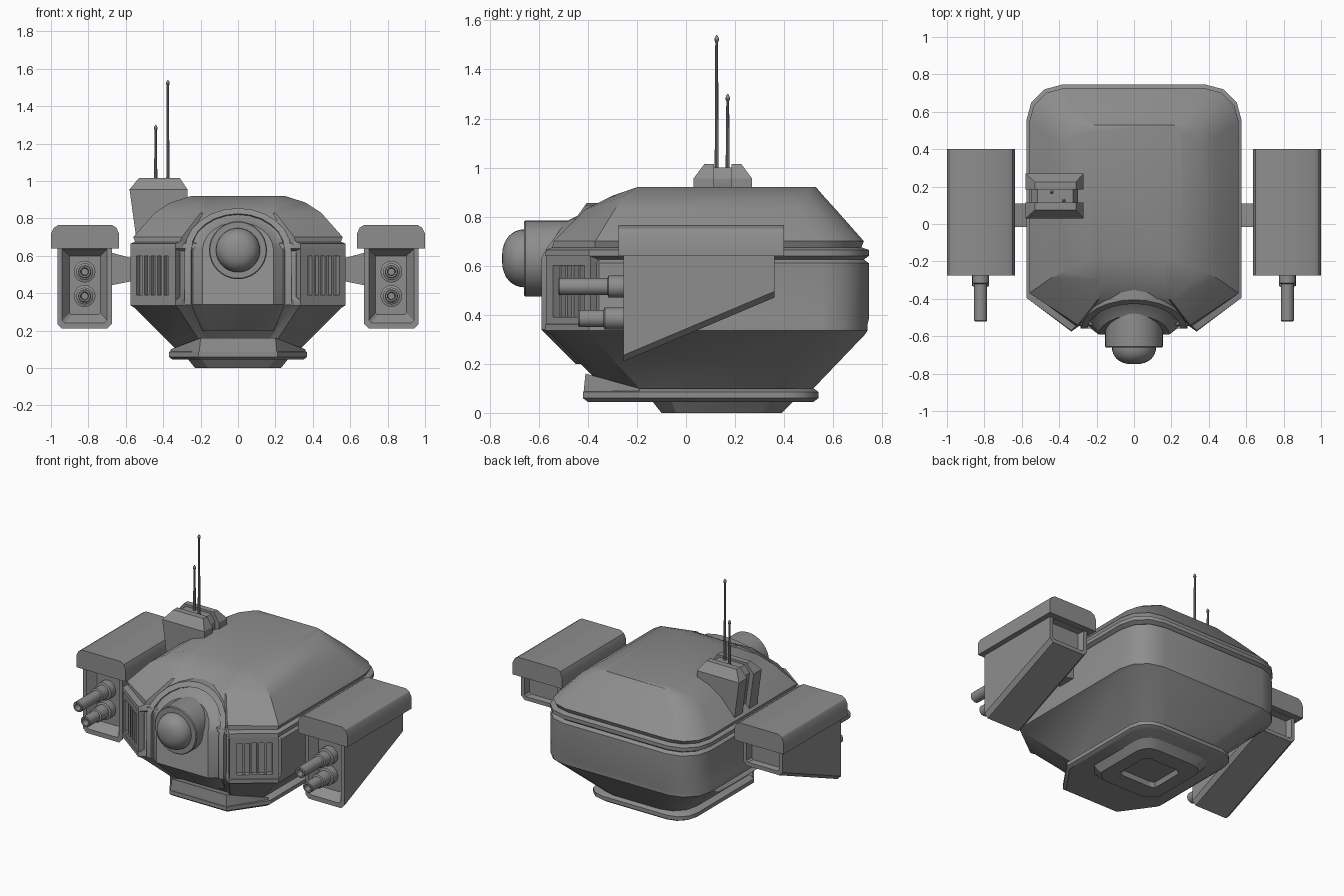
import bpy, bmesh, math
from mathutils import Vector

cube = bpy.data.objects.get("Cube")
if cube:
    bpy.data.objects.remove(cube, do_unlink=True)

grey = bpy.data.materials.new("hull grey")
grey.use_nodes = True
COLOUR = (0.27, 0.27, 0.27, 1)
grey.diffuse_color = COLOUR
grey.node_tree.nodes["Principled BSDF"].inputs["Base Color"].default_value = COLOUR


def finish(name, bm, mirror=False, angle=32):
    bmesh.ops.recalc_face_normals(bm, faces=bm.faces)
    mesh = bpy.data.meshes.new(name)
    bm.to_mesh(mesh)
    bm.free()
    mesh.materials.append(grey)
    ob = bpy.data.objects.new(name, mesh)
    bpy.context.collection.objects.link(ob)
    bpy.ops.object.select_all(action='DESELECT')
    ob.select_set(True)
    bpy.context.view_layer.objects.active = ob
    bpy.ops.object.shade_smooth_by_angle(angle=math.radians(angle))
    if mirror:
        ob.modifiers.new("Mirror", 'MIRROR').use_mirror_merge = False
    return ob


def loft(name, rings, mirror=False):
    """Skin a stack of equal-sized rings and cap both ends."""
    bm = bmesh.new()
    loops = [[bm.verts.new(p) for p in ring] for ring in rings]
    n = len(loops[0])
    for a, b in zip(loops, loops[1:]):
        for i in range(n):
            j = (i + 1) % n
            bm.faces.new((a[i], a[j], b[j], b[i]))
    bm.faces.new(loops[0])
    bm.faces.new(loops[-1])
    return finish(name, bm, mirror)


def hulls(name, solids, mirror=False):
    """One object made of several convex solids."""
    bm = bmesh.new()
    for pts in solids:
        verts = [bm.verts.new(p) for p in pts]
        res = bmesh.ops.convex_hull(bm, input=verts)
        junk = [g for g in res["geom_interior"] + res["geom_unused"]
                if isinstance(g, bmesh.types.BMVert)]
        bmesh.ops.delete(bm, geom=list(set(junk)), context='VERTS')
    bmesh.ops.dissolve_limit(bm, angle_limit=0.01, verts=bm.verts, edges=bm.edges)
    return finish(name, bm, mirror)


def lathe(name, profile, centre, axis, mirror=False, n=24):
    rings = []
    for r, t in profile:
        ring = []
        for i in range(n):
            a = 2 * math.pi * i / n
            c, s = r * math.cos(a), r * math.sin(a)
            off = (c, t, s) if axis == 'y' else (c, s, t)
            ring.append(Vector(centre) + Vector(off))
        rings.append(ring)
    return loft(name, rings, mirror)


def plan(z, hx, side_y, fx, fy, back, r=0.19, dent=0.0):
    """Hull outline seen from above: clipped front, rounded back."""
    half = [(fx - dent * 1.4, fy + dent), (fx, fy), (hx, side_y)]
    for k in range(4):
        a = math.radians(30 * k)
        half.append((hx - r + r * math.cos(a), back - r + r * math.sin(a)))
    return [(x, y, z) for x, y in half] + [(-x, y, z) for x, y in reversed(half)]


def both(*pts):
    return [(s * x, y, z) for x, y, z in pts for s in (1, -1)]


# Main hull: lower cone, ridged waist and domed roof
D = 0.03
loft("hull", [
    plan(0.09, 0.32, -0.18, 0.17, -0.32, 0.51, 0.16, D),
    plan(0.32, 0.55, -0.39, 0.32, -0.55, 0.73, 0.19, D),
    plan(0.335, 0.575, -0.395, 0.335, -0.575, 0.74, 0.19, D),
    plan(0.36, 0.575, -0.395, 0.335, -0.575, 0.74, 0.19, D),
    plan(0.38, 0.57, -0.355, 0.31, -0.545, 0.745, 0.19, D),
    plan(0.61, 0.57, -0.355, 0.31, -0.545, 0.745, 0.19, D),
    plan(0.625, 0.55, -0.355, 0.31, -0.535, 0.725, 0.18, D),
    plan(0.64, 0.575, -0.395, 0.335, -0.575, 0.745, 0.19, D),
    plan(0.665, 0.575, -0.395, 0.335, -0.57, 0.745, 0.19, D),
    plan(0.675, 0.55, -0.37, 0.31, -0.545, 0.715, 0.18, D),
    plan(0.70, 0.56, -0.37, 0.30, -0.54, 0.725, 0.18, D),
    plan(0.83, 0.445, -0.29, 0.20, -0.41, 0.61, 0.15, 0.01),
    plan(0.885, 0.36, -0.25, 0.18, -0.30, 0.56, 0.12, 0.005),
    plan(0.92, 0.25, -0.20, 0.17, -0.19, 0.53, 0.04, 0.002)])


# Arched front housing with stepped rim
def arch(w, top, shift, z0=0.34, spring=0.63):
    pts = [(w, z0)] + [(w * math.cos(math.pi * k / 12),
                        spring + (top - spring) * math.sin(math.pi * k / 12))
                       for k in range(13)] + [(-w, z0)]
    return [(x, -0.56 + 0.72 * max(0, z - 0.64) + shift, z) for x, z in pts]


loft("front_arch", [arch(0.285, 0.855, 0.25), arch(0.285, 0.855, 0), arch(0.25, 0.825, 0),
                    arch(0.245, 0.82, 0.015), arch(0.24, 0.815, 0.015), arch(0.19, 0.78, -0.03)])
hulls("chin", [both((0.19, -0.59, 0.34), (0.25, -0.545, 0.34), (0.25, -0.3, 0.34),
                    (0.155, -0.45, 0.2), (0.19, -0.41, 0.2), (0.19, -0.2, 0.2))])

# Sensor eye
lathe("eye_housing", [(0.155, -0.35), (0.155, -0.655), (0.15, -0.66), (0.12, -0.66)],
      (0, 0, 0.63), 'y', n=32)
ball = [(0.118, -0.6)]
for k in range(9):
    a = math.radians(10.8 * k)
    ball.append((0.118 * math.cos(a) ** 0.8, -0.66 - 0.09 * math.sin(a)))
lathe("eye_ball", ball, (0, 0, 0.63), 'y', n=32)

# Base flange, raised toe and recessed foot plate
loft("base_flange", [plan(z, hx, -0.19, fx, fy, back, 0.13) for z, hx, fx, fy, back in
                     [(0.045, 0.35, 0.20, -0.40, 0.52), (0.06, 0.37, 0.21, -0.42, 0.54),
                      (0.085, 0.37, 0.21, -0.42, 0.54), (0.10, 0.34, 0.19, -0.39, 0.52)]])
hulls("base_toe", [both((0.20, -0.41, 0.16), (0.21, -0.42, 0.06),
                        (0.36, -0.19, 0.10), (0.36, -0.19, 0.06))])
loft("foot_plate", [plan(0.03, 0.13, 0.04, 0.10, 0.03, 0.27, 0.04),
                    plan(0.0, 0.14, 0.03, 0.11, 0.02, 0.28, 0.04),
                    plan(0.0, 0.23, -0.04, 0.16, -0.10, 0.39, 0.09),
                    plan(0.05, 0.27, -0.06, 0.20, -0.14, 0.44, 0.10)])

# Slatted vents on the clipped front corners
start, end = Vector((0.575, -0.39, 0)), Vector((0.335, -0.57, 0))
along = (end - start).normalized()
out = Vector((-along.y, along.x, 0))
if out.y > 0:
    out = -out


def slab(u0, u1, z0, z1, proud):
    return [start + along * u + out * d + Vector((0, 0, z))
            for u in (u0, u1) for z in (z0, z1) for d in (-0.04, proud)]


slats = [slab(0.0, 0.3, 0.34, 0.39, 0.0), slab(0.0, 0.3, 0.60, 0.64, 0.0),
         slab(0.0, 0.04, 0.36, 0.62, 0.0), slab(0.255, 0.3, 0.36, 0.62, 0.0)]
for k in range(1, 5):
    u = 0.04 + 0.043 * k
    slats.append(slab(u - 0.007, u + 0.007, 0.38, 0.61, -0.005))
hulls("corner_vents", slats, mirror=True)


# Side weapon pods, hollowed at both ends
def frame(x0, x1, z0, z1, y, c):
    return [(x0 + c, y, z0), (x1 - c, y, z0), (x1, y, z0 + c),
            (x1, y, z1), (x0, y, z1), (x0, y, z0 + c)]


loft("weapon_pods", [frame(0.735, 0.90, 0.285, 0.60, -0.20, 0.01),
                     frame(0.70, 0.94, 0.24, 0.635, -0.255, 0.015),
                     frame(0.675, 0.965, 0.21, 0.65, -0.255, 0.025),
                     frame(0.675, 0.965, 0.47, 0.65, 0.36, 0.025),
                     frame(0.70, 0.94, 0.495, 0.635, 0.36, 0.01),
                     frame(0.71, 0.93, 0.50, 0.63, 0.32, 0.01)], mirror=True)
cap = [(0.637, 0.64), (0.637, 0.72), (0.65, 0.75), (0.675, 0.765),
       (0.96, 0.765), (0.985, 0.75), (1.0, 0.72), (1.0, 0.64)]
loft("pod_caps", [[(x, y, z) for x, z in cap] for y in (-0.275, 0.40)], mirror=True)
hulls("pod_struts", [[(x, y, z) for y in (-0.015, 0.11) for x, z in
                      [(0.54, 0.58), (0.54, 0.47), (0.60, 0.47), (0.60, 0.58),
                       (0.69, 0.62), (0.69, 0.44)]]], mirror=True)

# Twin cannons in each pod
for label, z, shift in (("upper", 0.515, 0), ("lower", 0.385, 0.08)):
    lathe(label + "_cannons",
          [(0.058, -0.19 - 0.01), (0.058, -0.25), (0.045, -0.255), (0.045, -0.315 - shift * 0.2),
           (0.035, -0.32 - shift * 0.2), (0.035, shift - 0.515), (0.031, shift - 0.52),
           (0.022, shift - 0.52), (0.018, shift - 0.48)],
          (0.82, 0, z), 'y', mirror=True, n=20)


# Antenna mount: two clamps around a narrower core
def mount(y0, y1, t0, t1, inset, top):
    lower = [(x, y, z) for y in (y0, y1) for x, z in
             [(-0.58 + inset, 0.955), (-0.27 - inset, 0.955), (-0.545 + inset, 0.70),
              (-0.27 - inset, 0.90), (-0.42, 0.70)]]
    upper = [(x, y, 0.955) for y in (y0, y1) for x in (-0.58 + inset, -0.27 - inset)]
    upper += [(x, y, top) for y in (t0, t1) for x in (-0.53 + inset / 2, -0.31 - inset / 2)]
    return [lower, upper]


hulls("antenna_mount", mount(0.03, 0.115, 0.075, 0.115, 0, 1.015)
      + mount(0.185, 0.27, 0.185, 0.225, 0, 1.015)
      + mount(0.10, 0.20, 0.10, 0.20, 0.03, 1.0))

# Whip antennas with pointed tips
for label, x, y, top in (("tall", -0.375, 0.125, 1.54), ("short", -0.44, 0.17, 1.30)):
    lathe(label + "_antenna", [(0.009, 0.97), (0.008, 1.1), (0.006, top - 0.03),
                               (0.010, top - 0.02), (0.008, top - 0.01), (0.002, top)],
          (x, y, 0), 'z', n=10)
